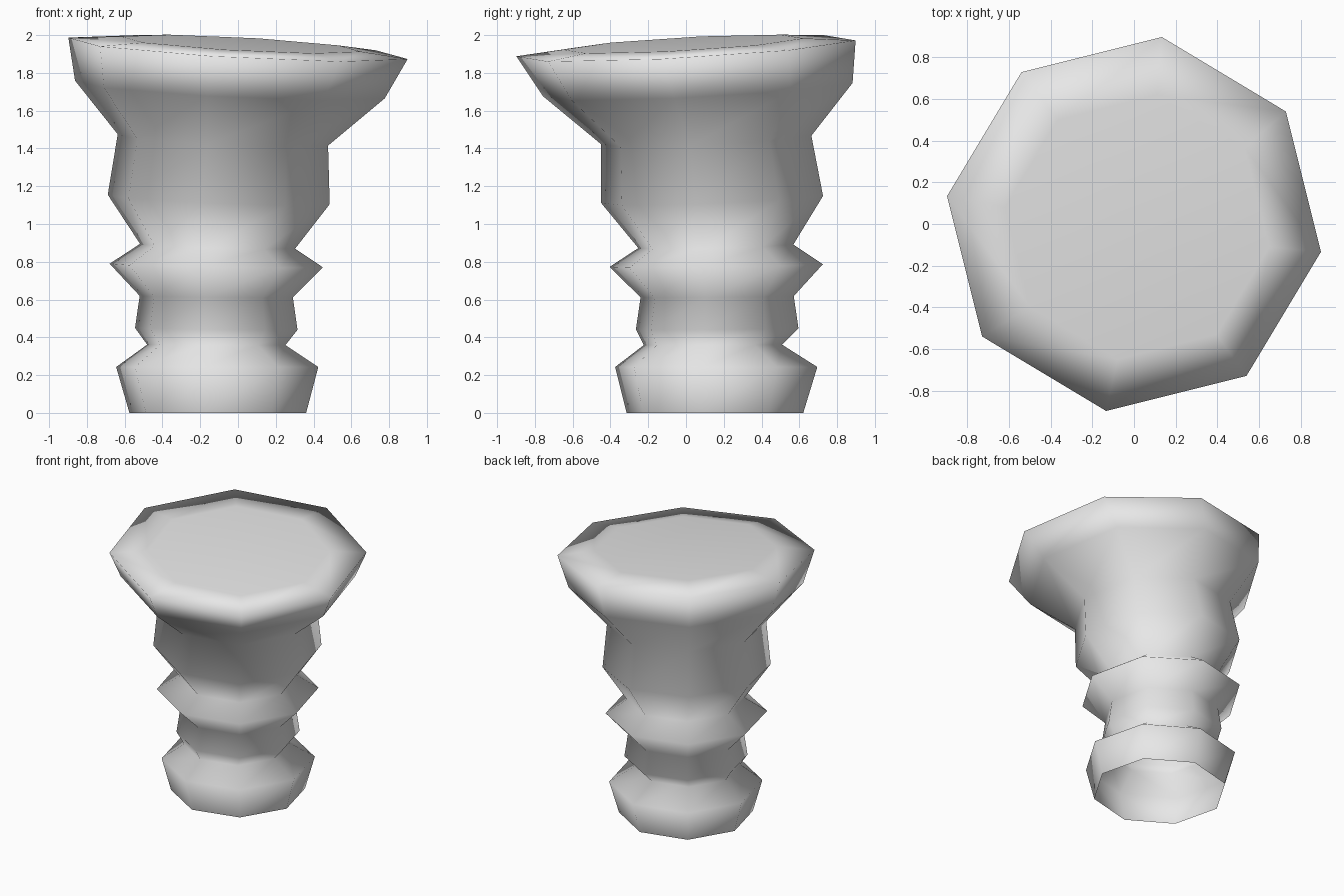
import bpy, bmesh
from math import sin, cos, radians

cube = bpy.data.objects.get("Cube")
if cube:
    bpy.data.objects.remove(cube, do_unlink=True)

SIDES = 8
TURN = radians(-8.5)

# Rings from foot to top: centre x, centre y, height, radius, tilt
RINGS = [
    (-0.107, 0.153, 0.00, 0.473, 0.0),
    (-0.110, 0.160, 0.243, 0.541, 0.0),
    (-0.115, 0.143, 0.36, 0.370, 0.003),
    (-0.115, 0.165, 0.445, 0.435, 0.01),
    (-0.115, 0.165, 0.615, 0.410, 0.01),
    (-0.115, 0.160, 0.78, 0.571, 0.015),
    (-0.108, 0.158, 0.882, 0.415, 0.027),
    (-0.102, 0.138, 1.13, 0.594, 0.037),
    (-0.080, 0.107, 1.445, 0.563, 0.047),
    (-0.043, 0.062, 1.712, 0.829, 0.05),
    (0.0, 0.0, 1.93, 0.908, 0.055),
    (0.015, -0.015, 1.953, 0.642, 0.055),
]


def add_ring(bm, cx, cy, z, radius, tilt):
    """One octagon, rising towards the back left corner of the plan."""
    verts = []
    for i in range(SIDES):
        a = TURN + radians(360 / SIDES * i)
        dx, dy = radius * cos(a), radius * sin(a)
        verts.append(bm.verts.new((cx + dx, cy + dy, z + tilt * (dy - dx))))
    return verts


# Turned body: walls between rings, closed top, open foot
bm = bmesh.new()
loops = [add_ring(bm, *ring) for ring in RINGS]
for low, high in zip(loops, loops[1:]):
    for i in range(SIDES):
        j = (i + 1) % SIDES
        bm.faces.new((low[i], low[j], high[j], high[i]))
bm.faces.new(loops[-1])
for face in bm.faces:
    face.smooth = True

mesh = bpy.data.meshes.new("turned_pedestal")
bm.to_mesh(mesh)
bm.free()
pedestal = bpy.data.objects.new("turned_pedestal", mesh)
bpy.context.collection.objects.link(pedestal)

# Plain grey material
grey = bpy.data.materials.new("light_grey")
grey.use_nodes = True
colour = (0.8, 0.8, 0.8, 1.0)
grey.diffuse_color = colour
grey.node_tree.nodes["Principled BSDF"].inputs["Base Color"].default_value = colour
mesh.materials.append(grey)
